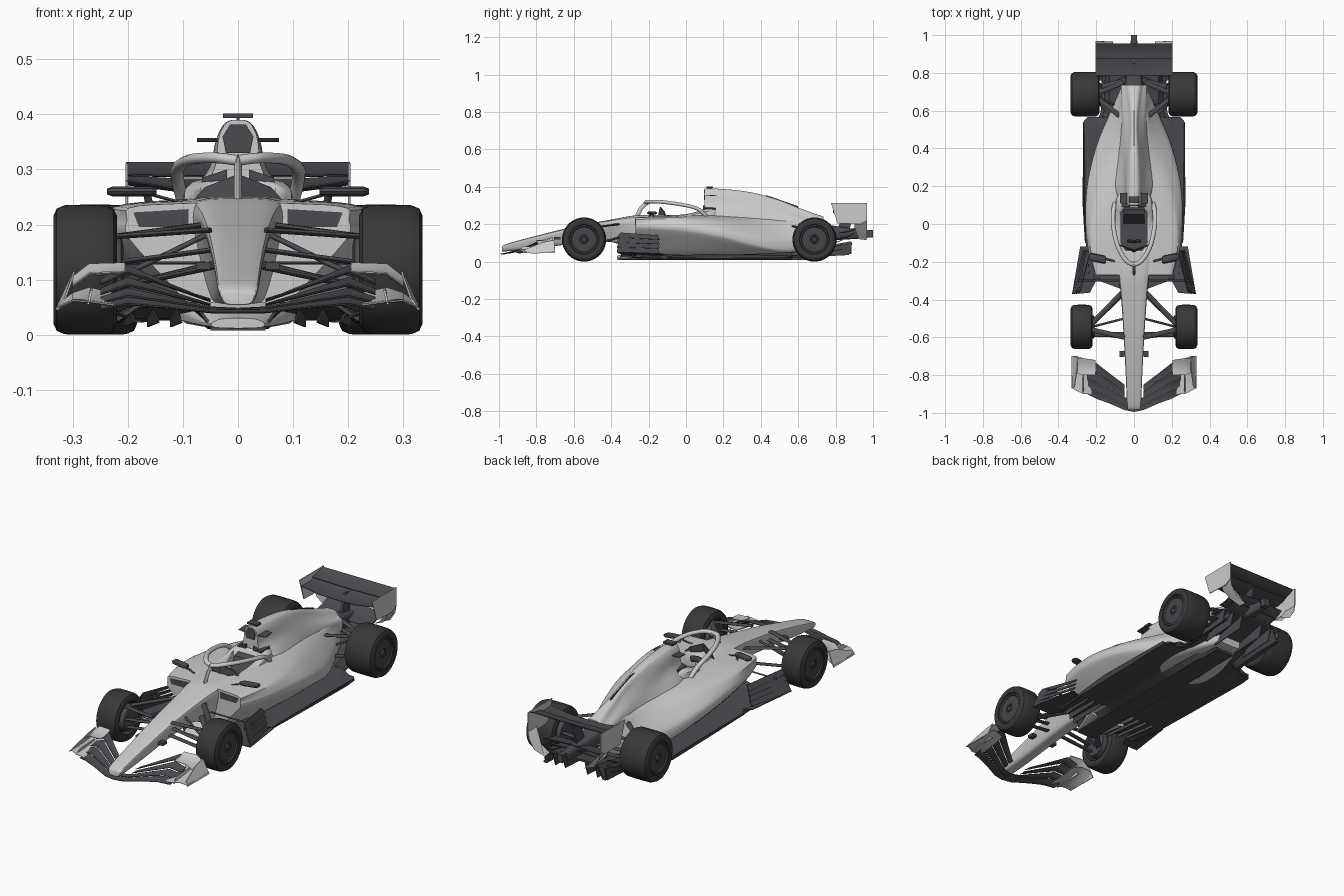
import bpy, bmesh
from math import sin, cos, pi, radians
from mathutils import Vector as V


def material(name, r, g, b):
    m = bpy.data.materials.new(name)
    m.diffuse_color = (r, g, b, 1)
    return m


CARBON = material("carbon", .07, .07, .08)
RUBBER = material("rubber", .04, .04, .042)
RIM = material("rim", .06, .06, .068)


def make(name, verts, faces, mat=None, mirror=False, angle=32):
    me = bpy.data.meshes.new(name)
    bm = bmesh.new()
    vs = [bm.verts.new(v) for v in verts]
    for f in faces:
        bm.faces.new([vs[i] for i in f])
    bmesh.ops.recalc_face_normals(bm, faces=bm.faces)
    bm.to_mesh(me)
    bm.free()
    me.shade_smooth()
    me.set_sharp_from_angle(angle=radians(angle))
    ob = bpy.data.objects.new(name, me)
    bpy.context.collection.objects.link(ob)
    if mat:
        me.materials.append(mat)
    if mirror:
        ob.modifiers.new("mirror", 'MIRROR')
    return ob


def loft(name, rings, mat=None, mirror=False, angle=32):
    n = len(rings[0])
    faces = [(k*n + i, k*n + (i+1) % n, (k+1)*n + (i+1) % n, (k+1)*n + i)
             for k in range(len(rings)-1) for i in range(n)]
    faces += [tuple(range(n)), tuple(range((len(rings)-1)*n, len(rings)*n))]
    return make(name, [p for r in rings for p in r], faces, mat, mirror, angle)


def spline(rows, steps):
    """Catmull-Rom through rows of numbers."""
    out = []
    for i in range(len(rows)-1):
        a, b, c, d = rows[max(i-1, 0)], rows[i], rows[i+1], rows[min(i+2, len(rows)-1)]
        for s in range(steps):
            t = s/steps
            out.append([.5*(2*q + (r-p)*t + (2*p-5*q+4*r-w)*t*t + (3*q-p-3*r+w)*t**3)
                        for p, q, r, w in zip(a, b, c, d)])
    return out + [list(rows[-1])]


def shell(name, rows, profile, mat=None):
    """Symmetric body: profile(row) gives half section (x, z) from bottom to top."""
    rings = []
    for row in spline(rows, 4):
        half = profile(*row[1:])
        ring = half + [(-x, z) for x, z in reversed(half)]
        for _ in range(2):
            ring = [(p[0]*(1-f) + q[0]*f, p[1]*(1-f) + q[1]*f)
                    for p, q in zip(ring, ring[1:] + ring[:1]) for f in (.2, .8)]
        rings.append([(x, row[0], z) for x, z in ring])
    return loft(name, rings, mat)


def tube(name, path, rx, rz, mat=None, mirror=True, steps=1, n=10):
    pts = [V(p) for p in spline(path, steps)]
    rings = []
    for i, p in enumerate(pts):
        t = (pts[min(i+1, len(pts)-1)] - pts[max(i-1, 0)]).normalized()
        side = t.cross(V((0, 0, 1))).normalized()
        up = side.cross(t)
        rings.append([p + side*rx*cos(2*pi*k/n) + up*rz*sin(2*pi*k/n) for k in range(n)])
    return loft(name, rings, mat, mirror, 50)


def wing(name, secs, mat=CARBON, camber=.08, thick=.05, mirror=True):
    """Aerofoil through sections (x, y_lead, z_lead, y_trail, z_trail)."""
    us, rings = [0, .08, .25, .5, .75, 1], []
    for x, y0, z0, y1, z1 in secs:
        c = abs(y1-y0)
        def at(u, s):
            return (x, y0+(y1-y0)*u, z0+(z1-z0)*u - camber*c*4*u*(1-u)
                    + s*(.0012 + thick*c*(u**.5)*(1-u)))
        rings.append([at(u, 1) for u in us] + [at(u, -1) for u in reversed(us)])
    return loft(name, rings, mat, mirror, 50)


def plate(name, pts, vec, mat=CARBON, mirror=True):
    return loft(name, [[V(p) for p in pts], [V(p)+V(vec) for p in pts]], mat, mirror)


def box(name, x0, x1, y0, y1, z0, z1, mat=CARBON, mirror=True):
    return plate(name, [(x0, y0, z0), (x1, y0, z0), (x1, y1, z0), (x0, y1, z0)], (0, 0, z1-z0), mat, mirror)


# nose and survival cell: y, bottom half width, top half width, bottom z, top z
tub = shell("nose_and_tub", [
    (-.985, .026, .03, .055, .075), (-.96, .032, .038, .055, .094), (-.8, .036, .045, .07, .138),
    (-.6, .04, .056, .095, .187), (-.4, .044, .07, .105, .225), (-.27, .06, .084, .05, .247),
    (-.15, .1, .098, .02, .25), (0, .11, .105, .02, .256), (.12, .11, .1, .02, .285), (.2, .1, .06, .03, .27)],
    lambda wb, wt, zb, zt: [(wb*.7, zb), (wb, zb+.25*(zt-zb)), (wt, zt-.18*(zt-zb)), (wt*.88, zt)])

# sidepods: y, bottom width, waist width, waist z, shoulder width, shoulder z, centre z
pods = shell("sidepods", [
    (-.27, .075, .205, .188, .205, .234, .24), (-.15, .115, .24, .182, .225, .238, .245),
    (0, .145, .257, .17, .225, .236, .25), (.2, .16, .25, .135, .18, .226, .25),
    (.4, .155, .205, .085, .125, .198, .24), (.55, .12, .145, .07, .09, .185, .225), (.72, .06, .07, .11, .055, .19, .22)],
    lambda wb, wm, zm, ws, zs, zc: [(wb*.8, .03), (wb, .04), (wm*.985, zm-.012), (wm, zm+.01),
                                    (wm*.98, zm+.4*(zs-zm)), (ws, zs), (.06, zc)])

# engine cover: y, base width, mid width, top width, base z, mid z, top z
shell("engine_cover", [
    (.1, .085, .04, .036, .2, .3, .39), (.2, .11, .05, .04, .2, .3, .388), (.35, .095, .056, .034, .18, .28, .37),
    (.5, .08, .06, .025, .15, .245, .328), (.6, .072, .066, .03, .13, .225, .288), (.735, .065, .07, .05, .12, .2, .24)],
    lambda wb, wm, wt, zb, zm, zt: [(wb*.8, zb), (wb, zb+.03), (wm, zm), (wt, zt-.03), (wt*.55, zt)])
plate("engine_fin", [(-.003, .36, .36), (-.003, .44, .352), (-.003, .6, .296), (-.003, .6, .26), (-.003, .36, .3)],
      (.006, 0, 0), mirror=False)
plate("airbox_inlet", [(-.014, .096, .382), (.014, .096, .382), (.028, .096, .36), (.022, .096, .33),
                       (-.022, .096, .33), (-.028, .096, .36)], (0, .012, 0), mirror=False)
plate("sidepod_inlet", [(.09, -.2715, .196), (.18, -.2715, .196), (.19, -.2715, .222), (.09, -.2715, .228)], (0, .01, 0))

# cockpit opening, padding and inner parts
def outline(z):
    return [(x, y, z) for x, y in [(-.045, -.14), (.045, -.14), (.068, -.1), (.068, .06),
                                   (.05, .085), (-.05, .085), (-.068, .06), (-.068, -.1)]]
cutter = loft("cockpit_cutter", [outline(.15), outline(.35)])
cutter.hide_render = True
cutter.display_type = 'WIRE'
for ob in (tub, pods):
    b = ob.modifiers.new("cockpit", 'BOOLEAN')
    b.operation, b.object, b.solver = 'DIFFERENCE', cutter, 'EXACT'
loft("cockpit_liner", [outline(.145), outline(.165)], CARBON)
plate("seat", [(-.055, .08, .16), (-.055, .0, .16), (-.055, .05, .25), (-.055, .08, .26)], (.11, 0, 0), CARBON, False)
plate("headrest", [(.02, .09, .22), (.075, .09, .22), (.065, .09, .285), (.02, .09, .3)], (0, .07, 0))
plate("windscreen", [(0, -.15, .245), (.085, -.11, .24), (.06, -.12, .268), (0, -.14, .292)], (0, .006, 0))
tube("steering_wheel", [(-.035, -.09, .225), (0, -.092, .23), (.035, -.09, .225)], .008, .016, CARBON, False)

# halo
tube("halo_hoop", [(0, -.215, .316), (.04, -.195, .321), (.085, -.12, .318), (.108, -.02, .304), (.11, .06, .283),
                   (.1, .11, .24)], .012, .01, steps=5)
tube("halo_pillar", [(0, -.265, .235), (0, -.24, .285), (0, -.205, .318)], .007, .012, mirror=False, steps=4)

# camera and airbox winglets
box("camera_bar", -.027, .027, .11, .145, .393, .402, mirror=False)
box("camera_stem", -.003, .003, .115, .14, .38, .395, mirror=False)
wing("airbox_winglet", [(.028, .105, .352, .165, .356), (.074, .11, .352, .165, .356)], camber=.02)

# mirrors
loft("mirror_pod", [[(x, -.18 + r*cos(a*pi/5) - (.2-x)*.2, .26 + .45*r*sin(a*pi/5)) for a in range(10)]
     for x, r in ((.148, .014), (.158, .021), (.228, .021), (.238, .012))], CARBON, True)
tube("mirror_stalk", [(.165, -.18, .255), (.16, -.17, .232)], .008, .003, CARBON)
tube("mirror_stay", [(.17, -.18, .258), (.09, -.2, .236)], .005, .003, CARBON)

# floor with tunnels running into the diffuser: y, width, tunnel height, edge z, sweep back
rings = []
for y, w, h, e, s in spline([(-.37, .24, .05, .025, .09), (-.25, .25, .04, .02, .05), (0, .258, .026, .018, 0),
                             (.3, .265, .03, .018, 0), (.545, .265, .042, .02, 0), (.56, .2, .043, .022, 0),
                             (.6, .176, .046, .025, 0), (.75, .172, .075, .035, 0), (.885, .172, .1, .04, 0)], 3):
    keel = .01 if y < .68 else h
    low = [(0, keel), (.2, keel), (.32, h), (.75, h), (.9, e), (1, e)]
    rings.append([(w*f, y + s*f, z) for f, z in low] + [(w*f, y + s*f, z+.009) for f, z in reversed(low)])
loft("floor", rings, CARBON, True)
box("plank", -.05, .05, -.36, .68, .008, .02, mirror=False)
shell("bib", [(-.37, .05, .012, .03), (-.3, .075, .012, .05), (-.2, .11, .014, .09)],
      lambda w, a, b: [(w*.9, a), (w, (a+b)/2), (w*.6, b)])
for i in range(4):
    x = .1 + .042*i
    plate("floor_fence", [(x, -.33+.02*i, .022), (x+.012, -.32+.02*i, .045), (x+.02, -.1, .03), (x+.02, -.1, .014)], (.003, 0, 0))
plate("floor_edge", [(.256, -.1, .03), (.268, .1, .04), (.266, .54, .035), (.262, .54, .02), (.252, -.1, .018)], (.004, 0, 0))

# slatted boards behind the front wheels
for i in range(4):
    a, b = i/4, (i+.98)/4
    plate("board_slat", [(.325-.045*a, -.37, .05+.105*a), (.325-.045*b, -.365+.005*i, .05+.105*b),
                         (.25-.02*b, -.15, .045+.095*b), (.265-.02*a, -.14, .045+.095*a)], (.004, 0, .001))
plate("board_foot", [(.2, -.3, .03), (.235, -.365, .045), (.328, -.37, .05), (.285, -.12, .04), (.23, -.12, .028)], (0, 0, .004))
tube("board_stay", [(.03, -.3, .13), (.295, -.3, .13)], .005, .003, CARBON)

# diffuser fences and rear vanes
for x in (.06, .115, .168):
    plate("diffuser_fence", [(x, .68, .025), (x, .87, .035), (x, .89, .1), (x, .7, .06)], (.004, 0, 0))
for i in range(3):
    plate("rear_floor_vane", [(.15, .76+.02*i, .05+.025*i), (.185, .76+.02*i, .05+.025*i), (.185, .84, .065+.025*i),
                              (.15, .84, .065+.025*i)], (0, 0, .004))

# front wing: four stacked elements
for i in range(4):
    a, b = i/4, (i+.99)/4
    secs = []
    for x, y0, z0, y1, z1 in [(.0, -.995, .042, -.87, .056), (.05, -.985, .042, -.85, .062), (.13, -.95, .05, -.79, .095),
                              (.2, -.925, .056, -.735, .125), (.25, -.9, .046, -.725, .1)]:
        up = .003*i
        secs.append((x, y0+(y1-y0)*a, z0+(z1-z0)*a**1.3+up, y0+(y1-y0)*b, z0+(z1-z0)*b**1.3))
    wing("front_wing_element", secs if i < 2 else secs[1:])
wing("front_wing_foot", [(.225, -.9, .054, -.72, .075), (.27, -.9, .06, -.71, .085), (.3, -.885, .062, -.7, .075),
                         (.328, -.87, .05, -.7, .055)], None, .03, .03)
wing("front_wing_tip_flap", [(.205, -.8, .115, -.72, .13), (.27, -.8, .112, -.71, .128), (.3, -.79, .09, -.71, .105)], None, .1)
plate("front_endplate", [(.33, -.87, .045), (.332, -.7, .045), (.3, -.705, .115), (.302, -.76, .105), (.316, -.86, .066)],
      (-.004, 0, 0), None)
plate("front_tip_vane", [(.27, -.9, .055), (.264, -.87, .08), (.264, -.76, .085), (.27, -.74, .06)], (.004, 0, 0), None)
box("nose_camera", .05, .076, -.705, -.672, .118, .132)

# rear wing
wing("rear_wing_main", [(0, .785, .262, .905, .282), (.1, .785, .264, .905, .282), (.203, .785, .28, .905, .288)])
wing("rear_wing_flap", [(0, .875, .286, .955, .312), (.203, .875, .29, .955, .312)])
wing("beam_wing", [(0, .82, .155, .93, .195), (.15, .82, .155, .93, .185)])
wing("beam_wing_lower", [(0, .81, .125, .9, .155), (.13, .81, .12, .9, .15)])
plate("rear_endplate", [(.2, .775, .312), (.2, .968, .312), (.2, .968, .22), (.2, .93, .2), (.2, .81, .205)], (.004, 0, 0), None)
plate("rear_endplate_curl", [(.201, .968, .222), (.194, .968, .18), (.165, .968, .135), (.11, .965, .115),
                             (.11, .925, .12), (.165, .915, .145), (.194, .9, .185), (.201, .9, .222)], (.003, 0, .003), None)
plate("wing_pylon", [(-.006, .8, .15), (-.006, .87, .15), (-.006, .9, .275), (-.006, .85, .275)], (.012, 0, 0), mirror=False)
shell("tail_structure", [(.7, .06, .11, .21), (.8, .04, .115, .19), (.97, .018, .125, .165)],
      lambda w, a, b: [(w*.8, a), (w, (a+b)/2), (w*.8, b)], CARBON)
box("tail_light", -.015, .015, .965, 1.0, .128, .168, mirror=False)

# wheels: tyre, cover and brake drum, lathed about the axle
def lathe(name, y, prof, mat):
    loft(name, [[(x, y+r*cos(2*pi*k/40), .118+r*sin(2*pi*k/40)) for k in range(40)] for x, r in prof], mat, True)
for pos, y, xi in (("front", -.545, .22), ("rear", .687, .183)):
    xo = .335
    lathe(pos + "_tyre", y, [(xi+.03, .02), (xi+.03, .074), (xi+.003, .08), (xi, .098), (xi+.006, .111), (xi+.02, .117),
          (xi+.05, .118), (xo-.05, .118), (xo-.02, .117), (xo-.006, .111), (xo, .098), (xo-.003, .08), (xo-.02, .074)], RUBBER)
    lathe(pos + "_wheel_cover", y, [(xo-.025, .077), (xo-.005, .077), (xo-.004, .07), (xo-.01, .066), (xo-.007, .045),
          (xo-.009, .024), (xo-.012, .022), (xo-.012, .015), (xo-.004, .012)], RIM)
    lathe(pos + "_brake_drum", y, [(xi-.012, .045), (xi-.008, .06), (xi+.035, .066)], CARBON)

# suspension arms: hub end, body end
arms = [((.225, -.56, .178), (.05, -.6, .19)), ((.225, -.53, .178), (.06, -.36, .2)), ((.225, -.57, .085), (.035, -.6, .125)),
        ((.225, -.53, .085), (.04, -.35, .13)), ((.225, -.585, .13), (.04, -.585, .155)), ((.225, -.545, .1), (.05, -.5, .185)),
        ((.2, .67, .175), (.06, .56, .19)), ((.2, .69, .175), (.055, .75, .19)), ((.2, .66, .08), (.06, .53, .1)),
        ((.2, .7, .08), (.04, .77, .11)), ((.2, .72, .125), (.04, .76, .14)), ((.2, .67, .17), (.07, .62, .11))]
for i, (a, b) in enumerate(arms):
    tube("front_suspension_arm" if i < 6 else "rear_suspension_arm", [a, b], .013 if i % 6 != 5 else .006, .005, CARBON)
